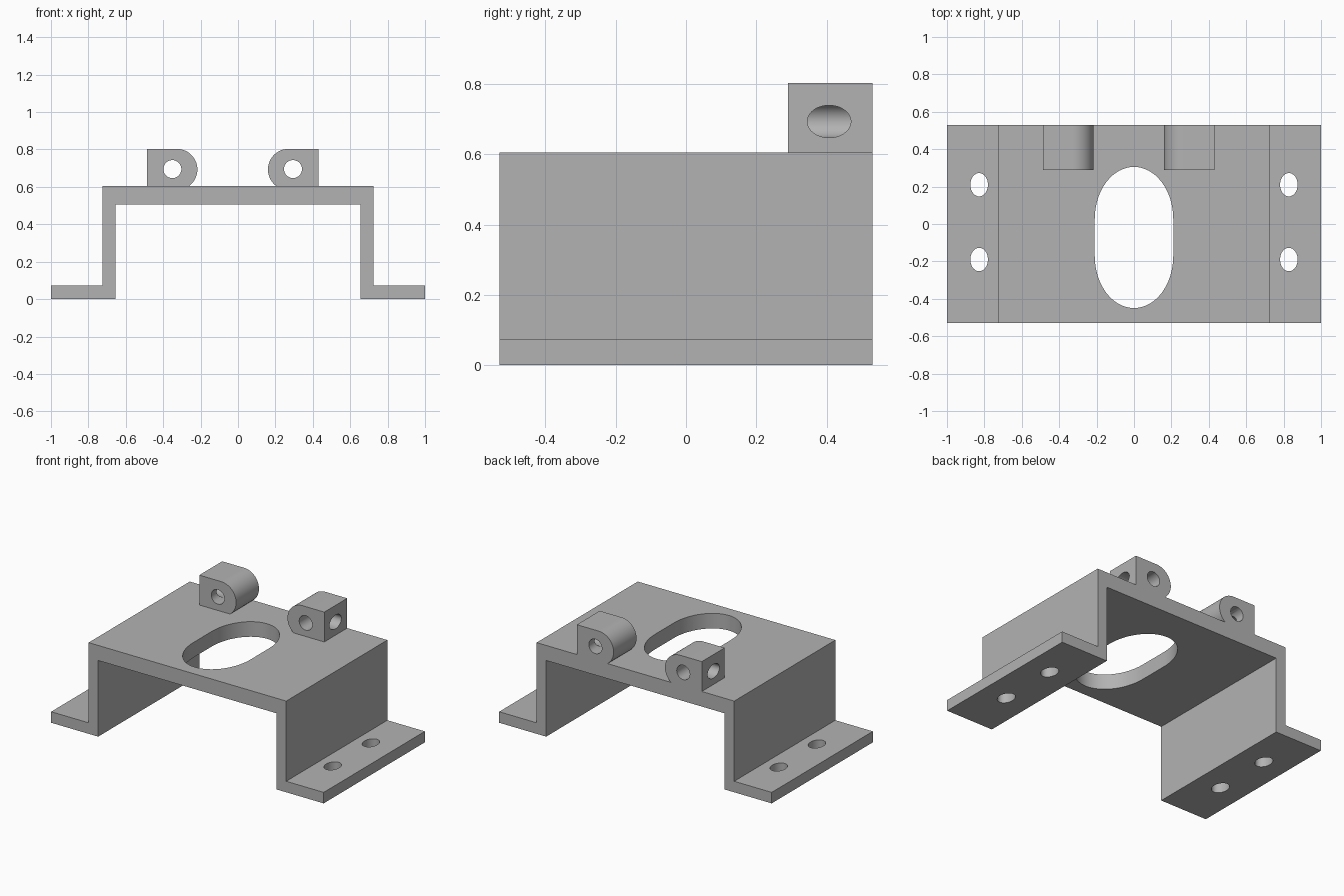
import bpy, bmesh, math
from mathutils import Matrix

if "Cube" in bpy.data.objects:
    bpy.data.objects.remove(bpy.data.objects["Cube"])

# Single metal colour
metal = bpy.data.materials.new("grey_metal")
metal.use_nodes = True
colour = (0.45, 0.45, 0.45, 1)
metal.diffuse_color = colour
metal.node_tree.nodes["Principled BSDF"].inputs["Base Color"].default_value = colour

HALF_DEPTH = 0.53
DECK_Z = 0.605
STRETCH = 1.33      # holes are elongated front to back


def extrude(name, outline, vector):
    """Solid made by sweeping a closed 3D outline along a vector."""
    bm = bmesh.new()
    face = bm.faces.new([bm.verts.new(p) for p in outline])
    grown = bmesh.ops.extrude_face_region(bm, geom=[face])
    moved = [v for v in grown["geom"] if isinstance(v, bmesh.types.BMVert)]
    bmesh.ops.translate(bm, verts=moved, vec=vector)
    bmesh.ops.recalc_face_normals(bm, faces=bm.faces)
    mesh = bpy.data.meshes.new(name)
    bm.to_mesh(mesh)
    bm.free()
    mesh.materials.append(metal)
    obj = bpy.data.objects.new(name, mesh)
    bpy.context.collection.objects.link(obj)
    return obj


def arc(cx, cy, rx, ry, start, end, steps):
    angles = [math.radians(start + (end - start) * i / steps) for i in range(steps + 1)]
    return [(cx + rx * math.cos(a), cy + ry * math.sin(a)) for a in angles]


def ring(cx, cy, rx, ry):
    return arc(cx, cy, rx, ry, 0, 360, 48)[:-1]


def cut(obj, cutters):
    """Subtract the cutters, then shade the curved walls smooth."""
    bpy.ops.object.select_all(action="DESELECT")
    obj.select_set(True)
    bpy.context.view_layer.objects.active = obj
    for cutter in cutters:
        mod = obj.modifiers.new("cut", "BOOLEAN")
        mod.operation = "DIFFERENCE"
        mod.solver = "EXACT"
        mod.object = cutter
        bpy.ops.object.modifier_apply(modifier=mod.name)
        bpy.data.objects.remove(cutter)
    bpy.ops.object.shade_smooth_by_angle(angle=math.radians(30))


# Folded bracket: half profile mirrored across the middle
half = [(0.655, 0.505), (0.655, 0), (1, 0), (1, 0.073), (0.725, 0.073), (0.725, DECK_Z)]
profile = half + [(-x, z) for x, z in reversed(half)]
bracket = extrude("bracket", [(x, -HALF_DEPTH, z) for x, z in profile], (0, 2 * HALF_DEPTH, 0))

# Large slot in the deck and four mounting holes in the feet
slot_r, slot_y, straight = 0.21, -0.072, 0.098
slot = (arc(0, slot_y + straight, slot_r, slot_r * STRETCH, 0, 180, 32)
        + arc(0, slot_y - straight, slot_r, slot_r * STRETCH, 180, 360, 32))
cutters = [extrude("slot_cutter", [(x, y, 0.4) for x, y in slot], (0, 0, 0.4))]
for side in (-1, 1):
    for y in (-0.19, 0.21):
        hole = ring(side * 0.828, y, 0.047, 0.047 * STRETCH)
        cutters.append(extrude("foot_hole_cutter", [(px, py, -0.1) for px, py in hole], (0, 0, 0.3)))
cut(bracket, cutters)

# Two lugs, rounded on the inner side, drilled lengthwise and from the outer face
LUG_Y, LUG_DEPTH, RADIUS, AXIS_Z = 0.29, 0.24, 0.11, 0.693
foot_angle = -math.degrees(math.asin((AXIS_Z - DECK_Z) / RADIUS))
for name, side, outer in (("right_lug", -1, -0.487), ("left_lug", 1, 0.43)):
    # u runs inward from the outer face
    shape = [(0, DECK_Z)] + arc(0.16, AXIS_Z, RADIUS, RADIUS, foot_angle, 90, 28)
    shape.append((0, AXIS_Z + RADIUS))
    lug = extrude(name, [(outer - side * u, LUG_Y, z) for u, z in shape], (0, LUG_DEPTH, 0))
    pin_x = outer - side * 0.136
    pin = [(x, LUG_Y - 0.1, z) for x, z in ring(pin_x, 0.695, 0.048, 0.048)]
    screw = [(outer + side * 0.1, y, z) for y, z in ring(0.407, AXIS_Z, 0.062, 0.046)]
    cut(lug, [extrude("pin_hole_cutter", pin, (0, LUG_DEPTH + 0.2, 0)),
              extrude("screw_hole_cutter", screw, (-side * 0.236, 0, 0))])
